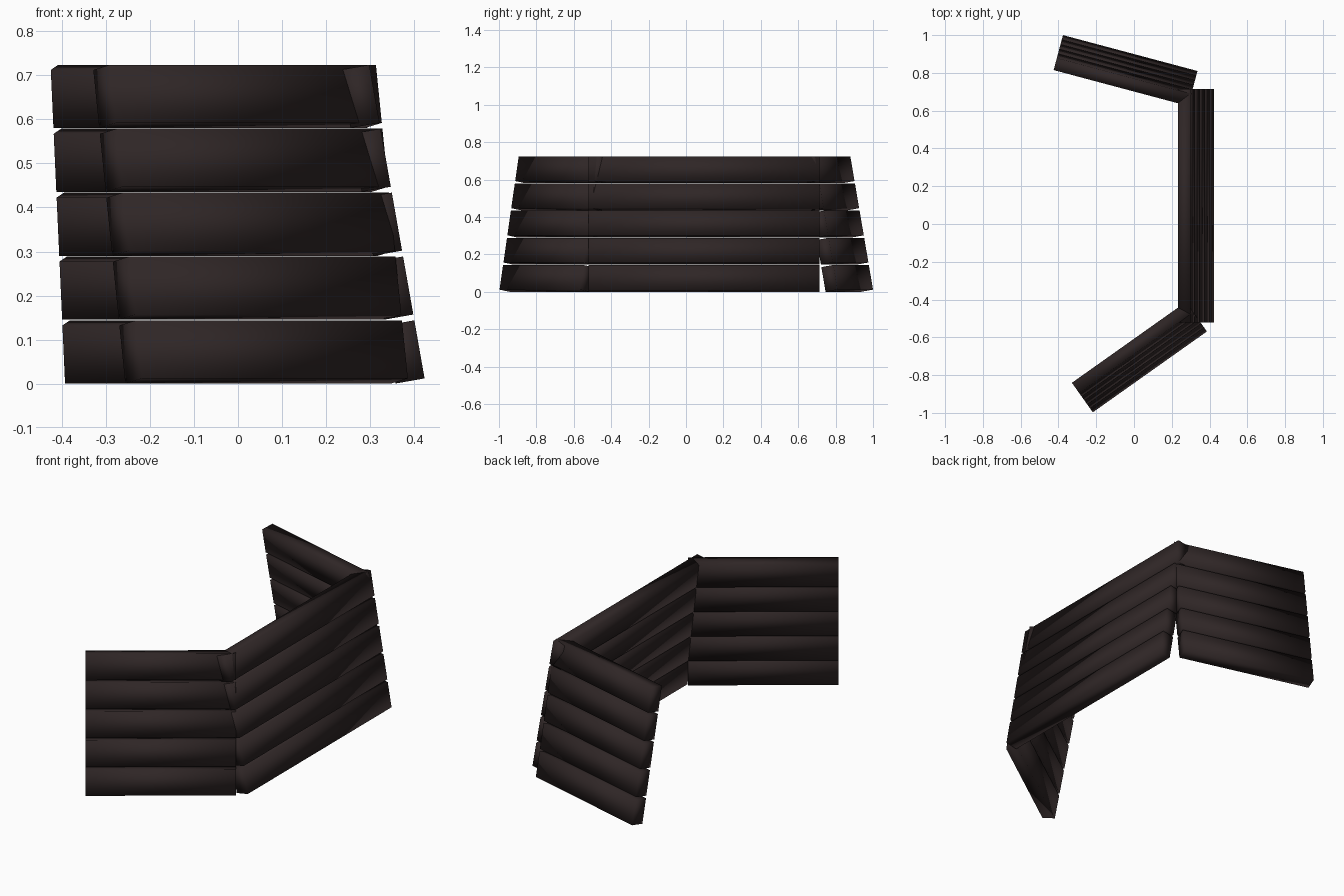
import bpy, bmesh, math
from mathutils import Vector, Matrix

if "Cube" in bpy.data.objects:
    bpy.data.objects.remove(bpy.data.objects["Cube"])

LEAN = math.radians(10)
THICK, HEIGHT, PITCH, ROWS = 0.067, 0.134, 0.1474, 5

wood = bpy.data.materials.new("dark brown wood")
wood.diffuse_color = (0.028, 0.019, 0.019, 1)
wood.use_nodes = True
wood.node_tree.nodes["Principled BSDF"].inputs["Base Color"].default_value = wood.diffuse_color


def plank(name, start, end, row):
    """Leaning board whose outer lower edge runs from start to end."""
    a, b = Vector((*start, 0)), Vector((*end, 0))
    length = (b - a).length
    along = (b - a).normalized()
    out = Vector((along.y, -along.x, 0))          # away from the enclosure
    z = Vector((0, 0, 1))
    depth = out * math.cos(LEAN) + z * math.sin(LEAN)
    up = z * math.cos(LEAN) - out * math.sin(LEAN)
    base = (a + b) / 2 + z * THICK * math.sin(LEAN)
    centre = base - depth * THICK / 2 + up * (row * PITCH + HEIGHT / 2)

    bm = bmesh.new()
    bmesh.ops.create_cube(bm, size=1)
    bmesh.ops.scale(bm, vec=(length, THICK, HEIGHT), verts=bm.verts)
    mesh = bpy.data.meshes.new(name)
    rot = Matrix((along, depth, up)).transposed().to_4x4()
    bm.transform(Matrix.Translation(centre) @ rot)
    bmesh.ops.recalc_face_normals(bm, faces=bm.faces)
    for f in bm.faces:
        f.smooth = True                           # soft shading across the board
    bm.to_mesh(mesh)
    bm.free()
    mesh.materials.append(wood)
    bpy.context.collection.objects.link(bpy.data.objects.new(name, mesh))


# Three wall panels, each a stack of planks leaning inwards
panels = {
    "front_wing": ((-0.218, -0.997), (0.386, -0.569)),
    "main_wall": ((0.424, -0.522), (0.424, 0.714)),
    "back_wing": ((0.336, 0.81), (-0.376, 1.0)),
}
for panel, (start, end) in panels.items():
    for row in range(ROWS):
        plank(f"{panel}_plank_{row + 1}", start, end, row)
